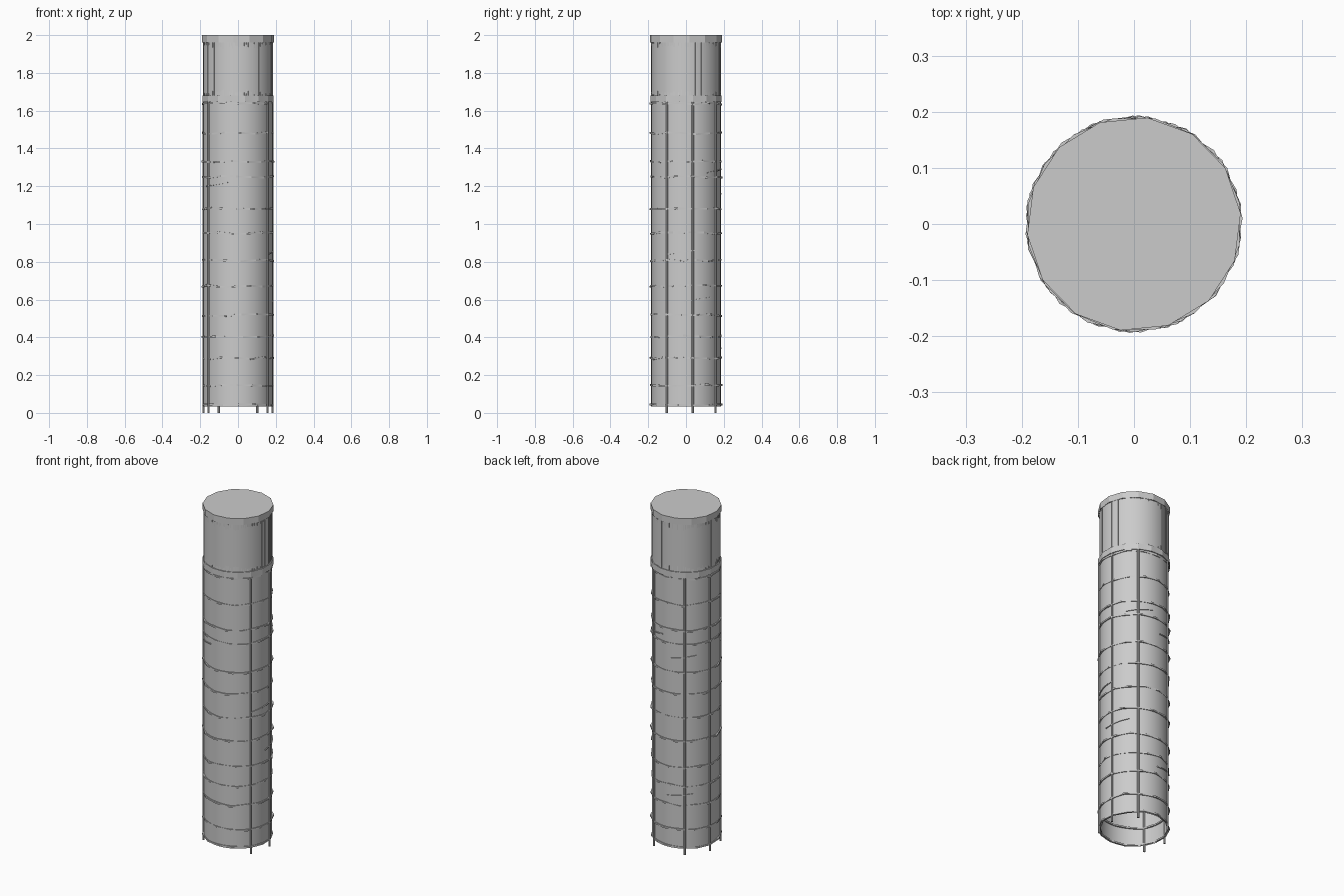
import bpy, bmesh, math, random
from mathutils import Vector

if "Cube" in bpy.data.objects:
    bpy.data.objects.remove(bpy.data.objects["Cube"])

random.seed(4)
R = 0.184


def finish(bm, name, smooth=False):
    bmesh.ops.recalc_face_normals(bm, faces=bm.faces)
    me = bpy.data.meshes.new(name)
    bm.to_mesh(me)
    bm.free()
    ob = bpy.data.objects.new(name, me)
    bpy.context.collection.objects.link(ob)
    if smooth:
        for p in me.polygons:
            p.use_smooth = True
    return ob


def polar(r, a, z):
    return Vector((r * math.cos(a), r * math.sin(a), z))


def bridge(bm, rings, closed=False):
    """Skin a list of vertex loops with quads."""
    pairs = list(zip(rings, rings[1:])) + ([(rings[-1], rings[0])] if closed else [])
    for a, b in pairs:
        n = len(a)
        for i in range(n):
            bm.faces.new((a[i], a[(i + 1) % n], b[(i + 1) % n], b[i]))


def lathe(name, profile, n, phase=0, cap=False, closed=False, smooth=False):
    bm = bmesh.new()
    rings = [[bm.verts.new(polar(r, phase + math.tau * i / n, z)) for i in range(n)]
             for r, z in profile]
    bridge(bm, rings, closed)
    if cap:
        bm.faces.new(rings[0])
        bm.faces.new(rings[-1])
    return finish(bm, name, smooth)


def tube(bm, pts, w, h, closed=False):
    """Box-section strand; section lies in the radial / vertical plane."""
    rings = []
    for p in pts:
        out = Vector((p.x, p.y, 0)).normalized()
        up = Vector((0, 0, 1))
        rings.append([bm.verts.new(p + out * a * w / 2 + up * b * h / 2)
                      for a, b in ((1, 1), (-1, 1), (-1, -1), (1, -1))])
    bridge(bm, rings, closed)
    if not closed:
        bm.faces.new(rings[0])
        bm.faces.new(rings[-1])


# Open-bottomed column shell
lathe("column_shell", [(R, 0.035), (R, 1.97)], 64, smooth=True)

# Faceted cap and collar
lathe("top_cap", [(0.191, 1.962), (0.191, 2.0)], 14, 0.1, cap=True)
lathe("collar", [(0.185, 1.645), (0.192, 1.645), (0.192, 1.68), (0.185, 1.68)],
      16, 0.2, closed=True)

# Upright rods that also form the short feet
bm = bmesh.new()
for deg in (-33, 11, 57, 123, 169, 213):
    c = polar(0.186, math.radians(deg), 0)
    rings = [[bm.verts.new(c + polar(0.006, math.tau * i / 8, z)) for i in range(8)]
             for z in (0, 1.65)]
    bridge(bm, rings)
    bm.faces.new(rings[0])
    bm.faces.new(rings[1])
finish(bm, "upright_rods")

# Uneven coarse hoops, partly sunk into the shell
bm = bmesh.new()
for z in (0.042, 0.147, 0.29, 0.405, 0.517, 0.672, 0.807, 0.952,
          1.08, 1.25, 1.33, 1.48, 1.637):
    n = 14
    phase = random.uniform(0, 1)
    pts = [polar(random.uniform(0.183, 0.189), phase + math.tau * i / n,
                 z + random.uniform(-0.005, 0.005)) for i in range(n)]
    tube(bm, pts, 0.011, 0.009, closed=True)
finish(bm, "hoops")

# Short loose strands between hoops
bm = bmesh.new()
for deg, z in ((230, 1.21), (-10, 0.85), (120, 1.17), (115, 0.35), (60, 1.28), (20, 0.6)):
    a = math.radians(deg)
    pts = [polar(0.1865, a + k * 0.2, z + k * 0.005) for k in (-2, -1, 0, 1, 2)]
    tube(bm, pts, 0.005, 0.006)
finish(bm, "loose_strands")

# Fine upright slats round the head, bowing into the shell at mid height
bm = bmesh.new()
n = 110
for i in range(n):
    a = math.tau * (i + random.uniform(-0.2, 0.2)) / n
    bow = random.choice((0.0, 0.003, 0.004, 0.005))
    rings = []
    for z, d in ((1.675, 0), (1.74, bow), (1.9, bow), (1.965, 0)):
        rings.append([bm.verts.new(polar(R + dr - d, a + da, z))
                      for dr, da in ((0.0015, -0.012), (0.0015, 0.012),
                                     (-0.002, 0.012), (-0.002, -0.012))])
    bridge(bm, rings)
finish(bm, "head_slats")
